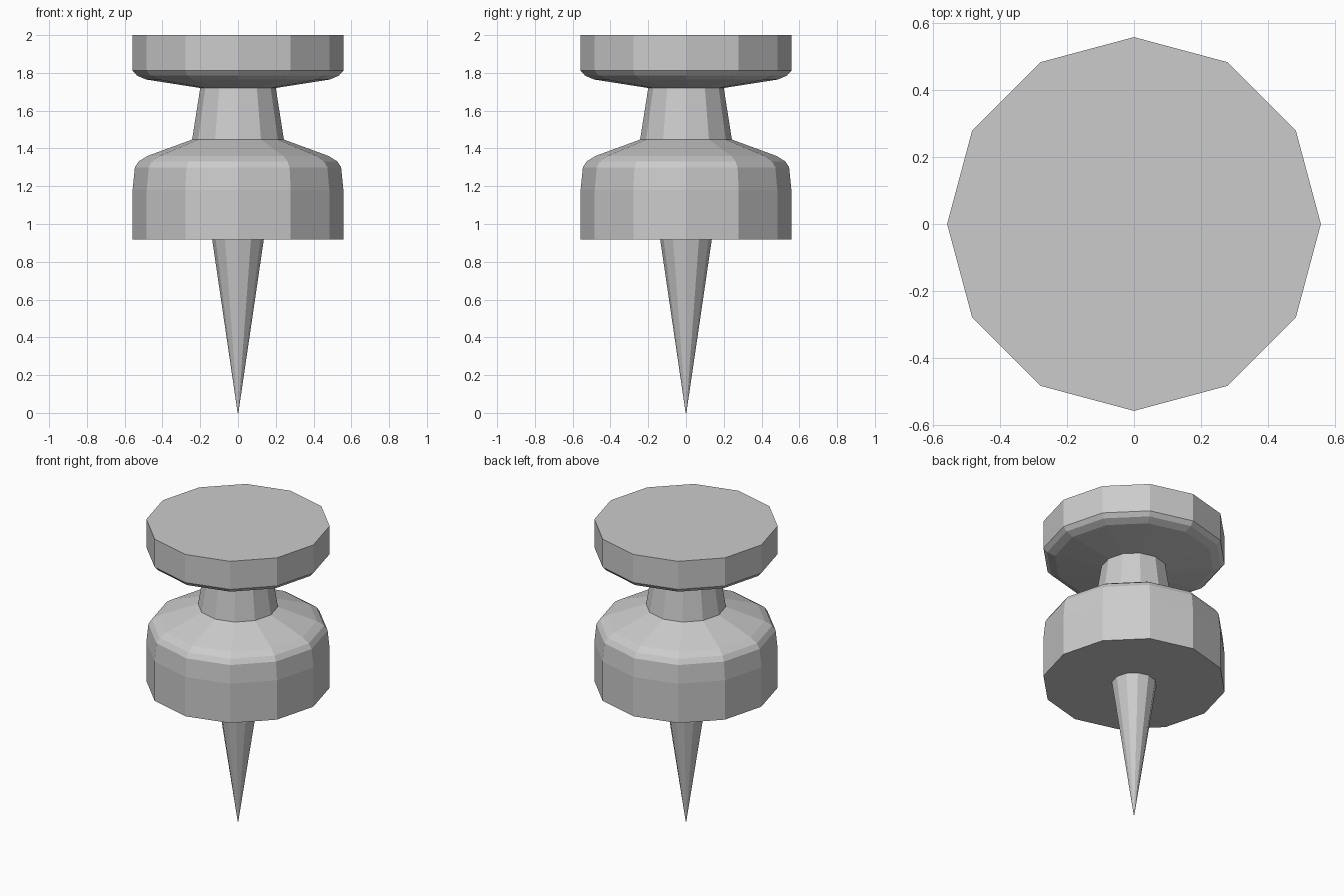
import bpy, bmesh
from math import cos, sin, tau

SIDES = 12

if "Cube" in bpy.data.objects:
    bpy.data.objects.remove(bpy.data.objects["Cube"], do_unlink=True)

grey = bpy.data.materials.new("plain grey")
grey.use_nodes = True
colour = (0.6, 0.6, 0.6, 1)
grey.diffuse_color = colour
grey.node_tree.nodes["Principled BSDF"].inputs["Base Color"].default_value = colour


def lathe(name, profile):
    """Turn (radius, height) points, listed bottom to top, into a capped faceted solid."""
    bm = bmesh.new()
    rings = []
    for r, z in profile:
        rings.append([bm.verts.new((r * cos(tau * i / SIDES), r * sin(tau * i / SIDES), z))
                      for i in range(SIDES)])
    for low, high in zip(rings, rings[1:]):
        for i in range(SIDES):
            j = (i + 1) % SIDES
            bm.faces.new((low[i], low[j], high[j], high[i]))
    bm.faces.new(rings[0][::-1])
    bm.faces.new(rings[-1])
    mesh = bpy.data.meshes.new(name)
    bm.to_mesh(mesh)
    bm.free()
    mesh.materials.append(grey)
    obj = bpy.data.objects.new(name, mesh)
    bpy.context.collection.objects.link(obj)
    return obj


# Handle: wide base, rounded shoulder, tapered neck, flat cap
lathe("handle", [
    (0.558, 0.917), (0.558, 1.18),
    (0.546, 1.30), (0.525, 1.332), (0.48, 1.36),
    (0.243, 1.447), (0.2, 1.72),
    (0.487, 1.765), (0.535, 1.786), (0.558, 1.812),
    (0.558, 2.0),
])

# Pin: slender spike below the handle
lathe("pin", [(0.002, 0.0), (0.137, 0.92)])
